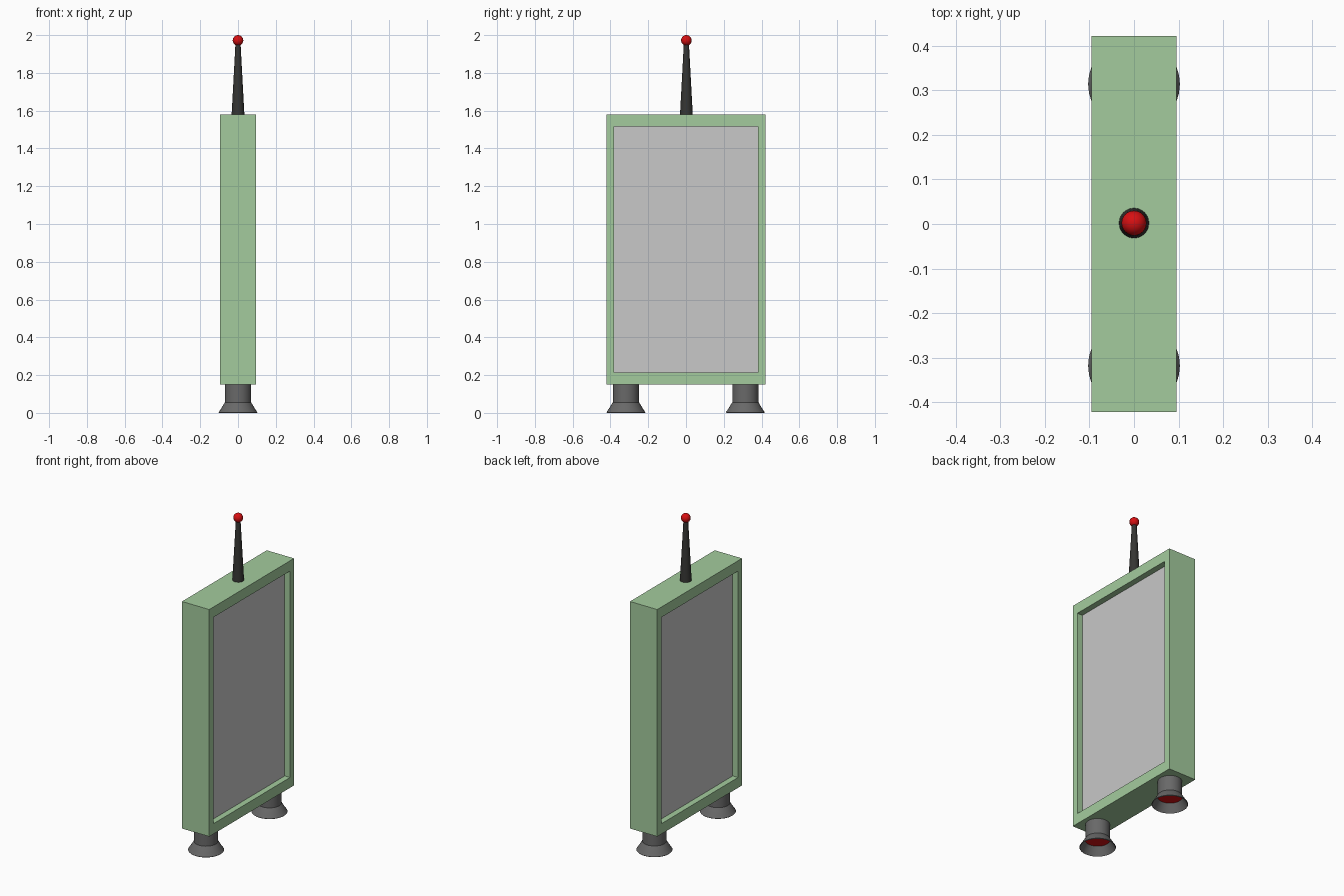
import bpy, bmesh, math
from mathutils import Vector

if "Cube" in bpy.data.objects:
    bpy.data.objects.remove(bpy.data.objects["Cube"])


def material(name, color):
    m = bpy.data.materials.new(name)
    m.diffuse_color = (*color, 1)
    m.use_nodes = True
    m.node_tree.nodes["Principled BSDF"].inputs["Base Color"].default_value = m.diffuse_color
    return m


GREEN = material("pale green", (0.37, 0.60, 0.34))
SCREEN = material("light grey", (0.58, 0.58, 0.58))
METAL = material("mid grey", (0.14, 0.14, 0.14))
DARK = material("charcoal", (0.036, 0.036, 0.033))
RED = material("red", (0.68, 0.005, 0.006))


def finish(name, bm, mats, location=(0, 0, 0), smooth=False):
    mesh = bpy.data.meshes.new(name)
    bm.to_mesh(mesh)
    bm.free()
    for m in mats:
        mesh.materials.append(m)
    ob = bpy.data.objects.new(name, mesh)
    bpy.context.collection.objects.link(ob)
    ob.location = location
    if smooth:
        bpy.ops.object.select_all(action='DESELECT')
        ob.select_set(True)
        bpy.context.view_layer.objects.active = ob
        bpy.ops.object.shade_smooth_by_angle(angle=math.radians(35))
    return ob


def lathe(name, profile, mats, location, sides=32, cap_first=False):
    """Spin a (radius, height) profile; a capped first ring uses the second material."""
    bm = bmesh.new()
    rings = [[bm.verts.new((r * math.cos(2 * math.pi * i / sides),
                            r * math.sin(2 * math.pi * i / sides), z))
              for i in range(sides)] for r, z in profile]
    for a, b in zip(rings, rings[1:]):
        for i in range(sides):
            j = (i + 1) % sides
            bm.faces.new((a[i], a[j], b[j], b[i]))
    bm.faces.new(rings[-1])
    if cap_first:
        bm.faces.new(rings[0][::-1]).material_index = 1
    return finish(name, bm, mats, location, smooth=True)


# Body: a slab with a sunken screen on each broad side
HX, HY, Z0, Z1 = 0.095, 0.422, 0.15, 1.58
RIM_Y, RIM_Z, DEPTH = 0.04, 0.065, 0.037
bm = bmesh.new()
bmesh.ops.create_cube(bm, size=1)
for v in bm.verts:
    v.co = Vector((v.co.x * 2 * HX, v.co.y * 2 * HY, (Z0 + Z1) / 2 + v.co.z * (Z1 - Z0)))
bm.normal_update()
for face in [f for f in bm.faces if abs(f.normal.x) > 0.9]:
    side = 1 if face.normal.x > 0 else -1
    # Inset to make the rim, then shape it
    bmesh.ops.inset_individual(bm, faces=[face], thickness=0.03)
    for v in face.verts:
        v.co.y = math.copysign(HY - RIM_Y, v.co.y)
        v.co.z = Z1 - RIM_Z if v.co.z > 0.8 else Z0 + RIM_Z
    # Inset again and push in for the recess walls
    bmesh.ops.inset_individual(bm, faces=[face], thickness=0.0)
    for v in face.verts:
        v.co.x = side * (HX - DEPTH)
    face.material_index = 1
finish("body", bm, [GREEN, SCREEN])

# Thruster feet: hollow flared nozzles with a red glowing disc inside
nozzle = [(0.07, 0.05), (0.1, 0.0), (0.103, 0.003), (0.09, 0.022),
          (0.071, 0.054), (0.069, 0.056), (0.069, 0.155)]
for label, y in (("front", -0.318), ("back", 0.314)):
    lathe(label + "_thruster", nozzle, [METAL, RED], (0, y, 0), cap_first=True)

# Antenna and its tip
lathe("antenna", [(0.034, 1.575), (0.013, 1.965)], [DARK], (0, 0.002, 0), sides=24)
bm = bmesh.new()
bmesh.ops.create_uvsphere(bm, u_segments=24, v_segments=16, radius=0.028)
finish("antenna_tip", bm, [RED], (0, 0.002, 1.972), smooth=True)
